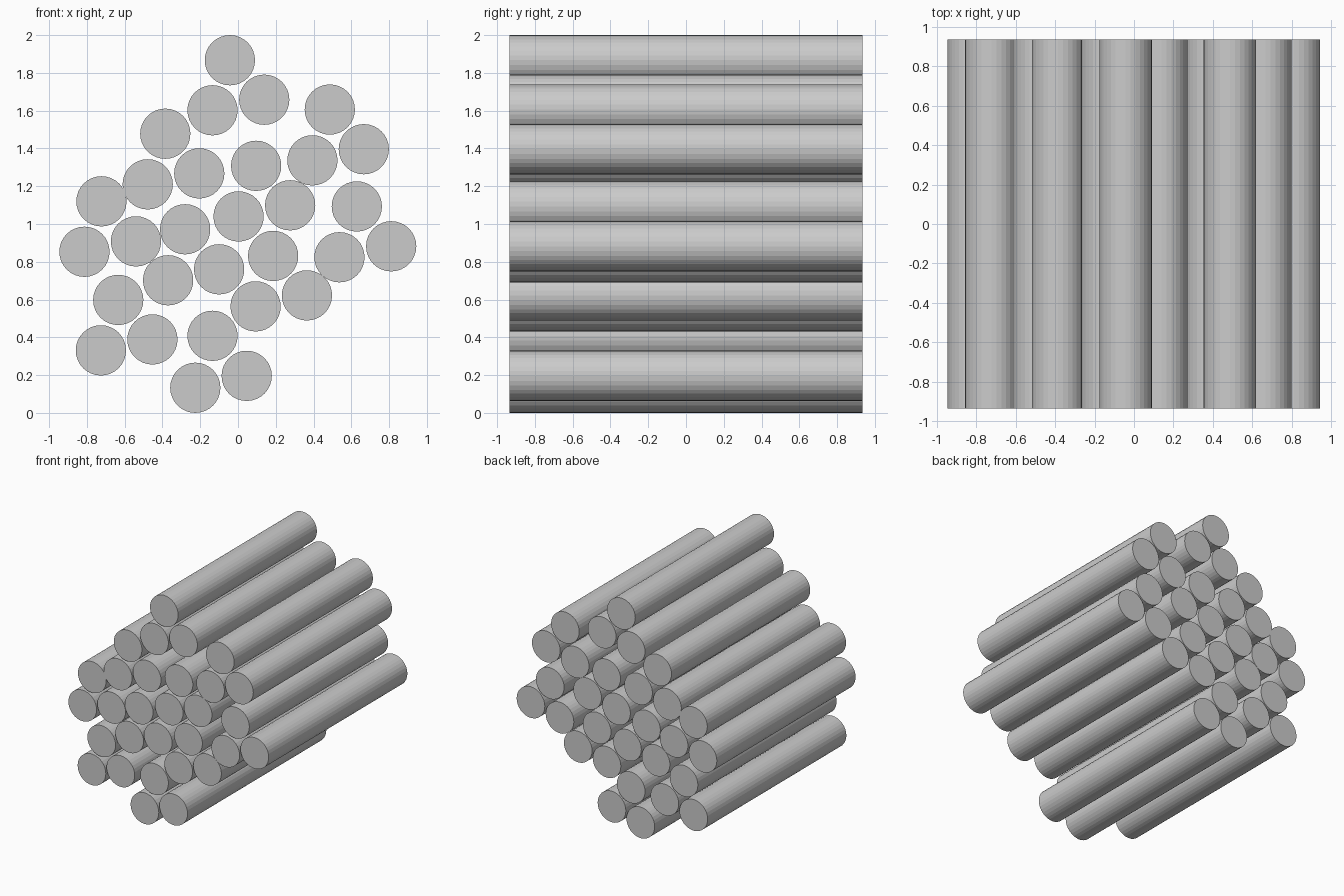
import bpy, math

RADIUS = 0.133
LENGTH = 1.87

# Rod centres (x, z) in the front view, layer by layer from the bottom
LAYERS = [
    [(-0.226, 0.133), (0.046, 0.196)],
    [(-0.726, 0.331), (-0.453, 0.389), (-0.135, 0.408)],
    [(-0.634, 0.598), (-0.37, 0.702), (0.093, 0.564), (0.365, 0.622)],
    [(-0.813, 0.853), (-0.54, 0.908), (-0.1, 0.76), (0.186, 0.831),
     (0.537, 0.824), (0.811, 0.882)],
    [(-0.28, 0.972), (0.003, 1.04), (0.276, 1.099), (0.629, 1.093)],
    [(-0.723, 1.12), (-0.478, 1.21), (-0.205, 1.268), (0.096, 1.308),
     (0.394, 1.337), (0.666, 1.396)],
    [(-0.385, 1.478), (-0.135, 1.602), (0.139, 1.658), (0.486, 1.606)],
    [(-0.043, 1.867)],
]


def rod(name, x, z):
    bpy.ops.mesh.primitive_cylinder_add(
        vertices=32, radius=RADIUS, depth=LENGTH,
        location=(x, 0, z), rotation=(math.pi / 2, 0, 0))
    bpy.context.object.name = name


# Bundle of identical rods running front to back
for i, layer in enumerate(LAYERS, 1):
    for j, (x, z) in enumerate(layer, 1):
        rod(f"rod_layer{i}_{j}", x, z)
